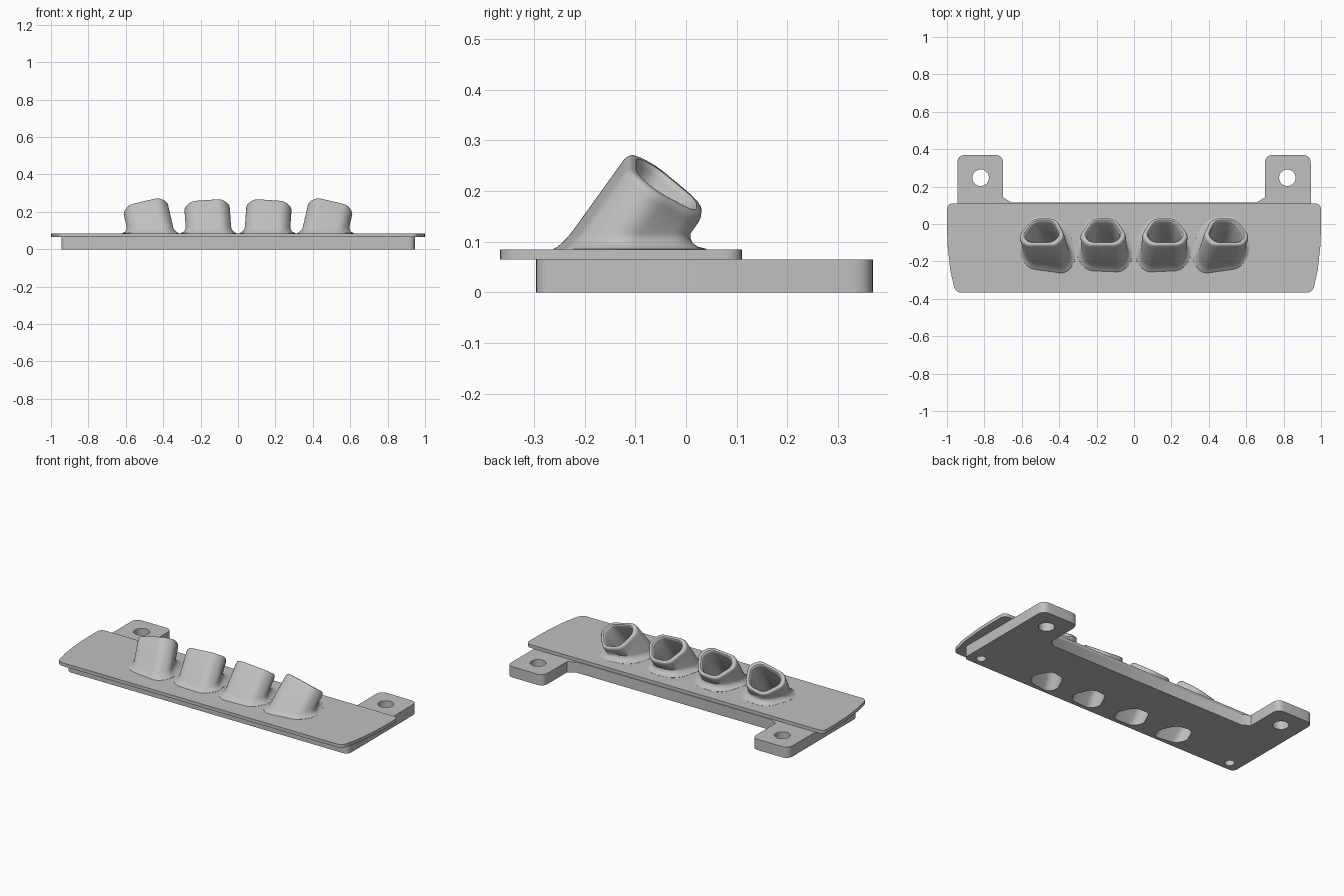
import bpy, bmesh, math
from mathutils import Vector, Matrix

cube = bpy.data.objects.get("Cube")
if cube:
    bpy.data.objects.remove(cube)

grey = bpy.data.materials.new("plain grey")
grey.use_nodes = True
grey.diffuse_color = (0.53, 0.53, 0.53, 1)
grey.node_tree.nodes["Principled BSDF"].inputs["Base Color"].default_value = grey.diffuse_color


def rounded(corners, steps=6):
    """Closed outline of (x, y, radius) corners, each rounded by a curve."""
    out = []
    for i, (x, y, r) in enumerate(corners):
        p = Vector((x, y))
        if r == 0:
            out.append(p)
            continue
        a = p + (Vector(corners[i - 1][:2]) - p).normalized() * r
        b = p + (Vector(corners[(i + 1) % len(corners)][:2]) - p).normalized() * r
        for k in range(steps + 1):
            t = k / steps
            out.append(a * (1 - t) ** 2 + p * 2 * t * (1 - t) + b * t ** 2)
    return out


def mirrored(half):
    """Right half outline, bottom to top, completed with its mirror image."""
    return half + [(-x, y, r) for x, y, r in reversed(half)]


def loft(name, rings):
    """Skin a stack of equal rings and cap both ends."""
    bm = bmesh.new()
    loops = [[bm.verts.new(p) for p in ring] for ring in rings]
    n = len(loops[0])
    for lo, hi in zip(loops, loops[1:]):
        for i in range(n):
            j = (i + 1) % n
            bm.faces.new((lo[i], lo[j], hi[j], hi[i]))
    bm.faces.new(loops[0][::-1])
    bm.faces.new(loops[-1])
    bmesh.ops.recalc_face_normals(bm, faces=bm.faces)
    mesh = bpy.data.meshes.new(name)
    bm.to_mesh(mesh)
    bm.free()
    mesh.materials.append(grey)
    obj = bpy.data.objects.new(name, mesh)
    bpy.context.collection.objects.link(obj)
    return obj


def slab(name, outline, z0, z1):
    return loft(name, [[(p.x, p.y, z) for p in outline] for z in (z0, z1)])


def drill(name, x, y, r):
    circle = [Vector((x + r * math.cos(a), y + r * math.sin(a)))
              for a in (math.tau * k / 32 for k in range(32))]
    return slab(name, circle, -0.05, 0.075)


def activate(obj):
    bpy.ops.object.select_all(action='DESELECT')
    obj.select_set(True)
    bpy.context.view_layer.objects.active = obj


def cut(obj, cutters):
    activate(obj)
    for c in cutters:
        m = obj.modifiers.new("cut", 'BOOLEAN')
        m.operation, m.solver, m.object = 'DIFFERENCE', 'EXACT', c
        bpy.ops.object.modifier_apply(modifier=m.name)


# Flat parts
TOP = 0.085
plate = slab("top_plate", rounded(mirrored([
    (0.955, -0.367, 0.035), (0.982, -0.25, 0), (0.996, -0.12, 0),
    (1.0, -0.02, 0), (1.0, 0.11, 0.035)])), 0.065, TOP)
base = slab("base_with_tabs", rounded(mirrored([
    (0.945, -0.296, 0.035), (0.945, 0.369, 0.045), (0.7, 0.369, 0.045),
    (0.7, 0.142, 0), (0.655, 0.115, 0)])), 0, 0.065)

# Finger tube cross-section: blunt peak at the back, wide at the front
section = rounded(mirrored([
    (0.088, -0.092, 0.034), (0.13, -0.03, 0.034), (0.065, 0.09, 0.045)]))


def frame(x, z, roll):
    tilt = Matrix.Rotation(roll, 4, 'Y') @ Matrix.Rotation(math.radians(-35), 4, 'X')
    return Matrix.Translation((x, -0.038, z)) @ tilt


def rim_ring(m, depth, scale):
    return [m @ Vector((p.x * scale, p.y * scale, depth)) for p in section]


def level_ring(m, z, scale, flare=0):
    """Section carried down the tube axis to a level plane, spread by flare."""
    axis = m.to_3x3() @ Vector((0, 0, 1))
    centre = m.translation + axis * ((z - m.translation.z) / axis.z)
    ring = []
    for p in section:
        q = m @ Vector((p.x * scale, p.y * scale, 0))
        q += axis * ((z - q.z) / axis.z)
        d = (q - centre).normalized()
        ring.append(q + d * flare * (0.6 + 0.4 * d.y))
    return ring


# Finger tubes, leaning outwards, with flared feet and rounded rims
tubes, bores = [], []
for name, x, z, lean in (("outer_right", -0.492, 0.21, -13), ("inner_right", -0.165, 0.215, -4),
                         ("inner_left", 0.165, 0.215, 4), ("outer_left", 0.492, 0.21, 13)):
    m = frame(x, z, math.radians(lean))
    foot = [level_ring(m, TOP + h, 1, f) for h, f in
            ((-0.005, 0.055), (0.001, 0.055), (0.005, 0.036), (0.012, 0.02),
             (0.021, 0.008), (0.032, 0))]
    rim = [rim_ring(m, d, s) for d, s in
           ((-0.016, 1), (-0.007, 0.975), (-0.002, 0.94), (0, 0.9))]
    tubes.append(loft(name + "_tube", foot + rim))
    bores.append(loft(name + "_bore_cutter", [
        level_ring(m, -0.03, 0.73), rim_ring(m, -0.012, 0.73),
        rim_ring(m, -0.004, 0.755), rim_ring(m, 0.001, 0.81), rim_ring(m, 0.04, 0.81)]))

# Screw holes: through the tabs, blind at the front corners
drills = [drill("hole_cutter", s * x, y, r) for s in (-1, 1)
          for x, y, r in ((0.82, 0.247, 0.044), (0.87, -0.24, 0.027))]

for tube, bore in zip(tubes, bores):
    cut(tube, [bore])
cut(plate, bores)
cut(base, bores + drills)

for helper in bores + drills:
    bpy.data.objects.remove(helper)

for obj in [plate, base] + tubes:
    activate(obj)
    bpy.ops.object.shade_smooth_by_angle(angle=math.radians(35))
